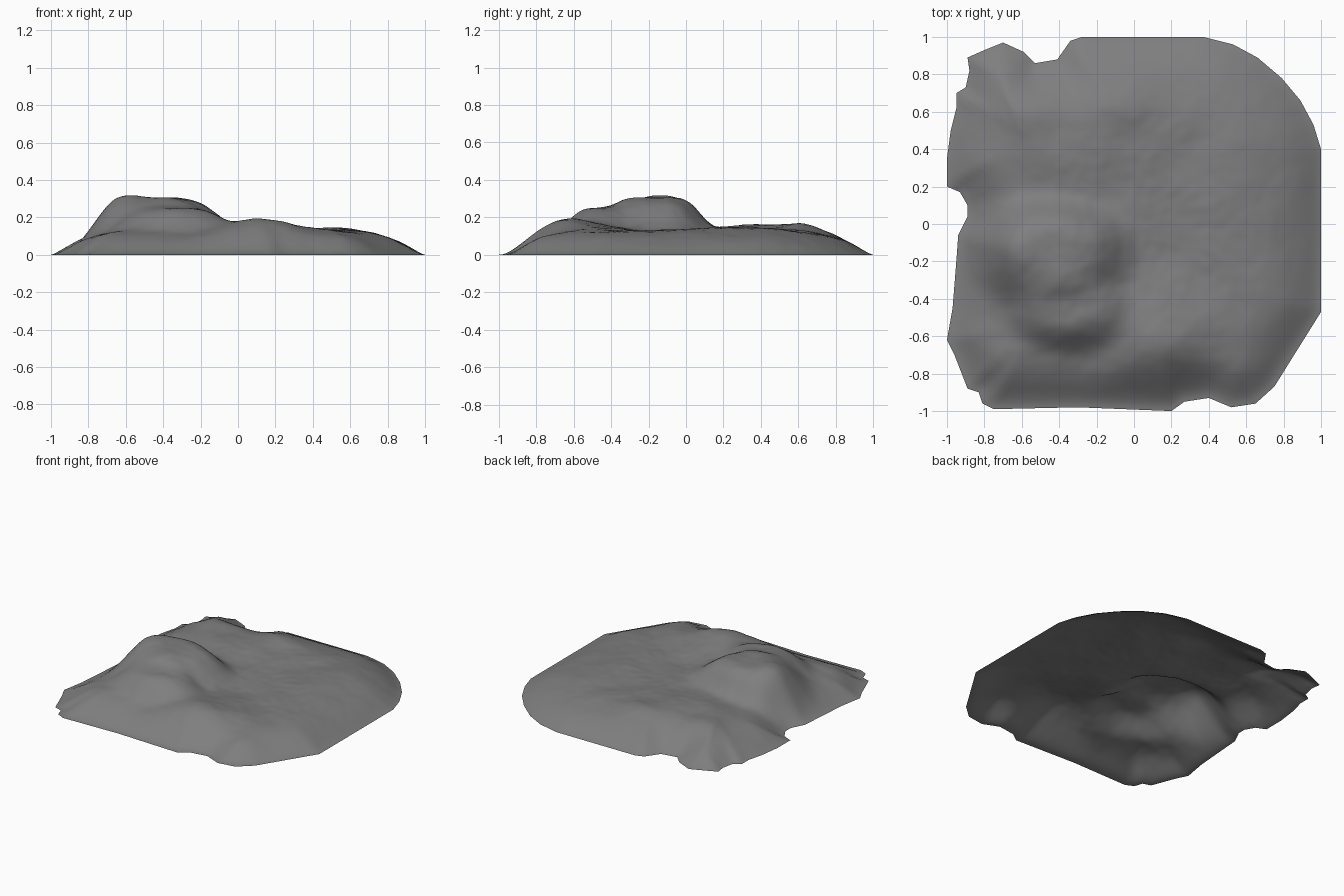
import bpy, bmesh
from math import exp
from mathutils import Vector, noise
from mathutils.geometry import intersect_point_line

if "Cube" in bpy.data.objects:
    bpy.data.objects.remove(bpy.data.objects["Cube"])

# Ragged ground outline, counter-clockwise from the right side
OUTLINE = [Vector(p) for p in [
    (1, .4), (.96, .53), (.89, .66), (.79, .78), (.66, .89), (.53, .96), (.37, 1),
    (-.28, 1), (-.34, .98), (-.41, .88), (-.53, .86), (-.59, .92), (-.7, .97),
    (-.8, .93), (-.89, .89), (-.88, .82), (-.9, .73), (-.95, .7), (-.95, .62),
    (-.98, .5), (-1, .35), (-1, .2), (-.93, .17), (-.89, .1), (-.89, .04),
    (-.94, -.06), (-.95, -.2), (-.97, -.45), (-1, -.62), (-.96, -.7),
    (-.89, -.88), (-.83, -.9), (-.81, -.96), (-.75, -.99), (-.3, -.98),
    (.2, -1), (.27, -.95), (.4, -.93), (.52, -.98), (.65, -.96), (.75, -.87),
    (1, -.47)]]

# Rounded hills and hollows: x, y, radius x, radius north, radius south, height
HILLS = [
    (-.35, .43, .42, .32, .28, .04),
    (-.58, .63, .17, .14, .12, .045),
    (-.06, .64, .20, .15, .11, .035),
    (.12, -.65, .24, .26, .20, .075),
    (.12, -.22, .16, .16, .15, -.012),
    (.55, .25, .20, .40, .40, .022),
    (-.66, -.08, .13, .15, .20, .045),
]
RINGS = 55
STEP = .035


def edge_distance(p):
    best = 9
    for a, b in zip(OUTLINE, OUTLINE[1:] + OUTLINE[:1]):
        q, t = intersect_point_line(p, a, b)
        q = a.lerp(b, min(1, max(0, t)))
        best = min(best, (p - Vector((q.x, q.y))).length)
    return best


def ellipse(p, x, y, rx, rn, rs):
    dy = p.y - y
    return ((p.x - x) / rx) ** 2 + (dy / (rn if dy > 0 else rs)) ** 2


def height(p):
    # shore slope, flatter at the very edge along the front
    d = edge_distance(p)
    mask = 1 - exp(-(d / .165) ** (1.35 + .5 * max(0, -p.y)))
    z = .125
    for x, y, rx, rn, rs, h in HILLS:
        z += h * exp(-ellipse(p, x, y, rx, rn, rs))
    # flat-topped main hill blended with its front spur
    main = .182 * exp(-ellipse(p, -.45, -.12, .38, .22, .32) ** 2)
    spur = .122 * exp(-ellipse(p, -.36, -.43, .29, .20, .22) ** 2)
    z += (main ** 3 + spur ** 3) ** (1 / 3)
    # fine rocky unevenness
    z += .010 * noise.noise(Vector((p.x * 5, p.y * 5, 3)))
    z += .003 * noise.noise(Vector((p.x * 17, p.y * 17, 8)))
    return max(0, z * mask)


# Densify the outline, roughening it on the left side
rim = []
for a, b in zip(OUTLINE, OUTLINE[1:] + OUTLINE[:1]):
    n = max(1, round((b - a).length / STEP))
    rim += [a.lerp(b, i / n) for i in range(n)]

# Terrain skin: rings shrinking from the rim to the middle
bm = bmesh.new()
loops = []
for r in range(RINGS):
    s = 1 - r / RINGS
    loops.append([bm.verts.new((p.x * s, p.y * s, height(p * s))) for p in rim])
mid = bm.verts.new((0, 0, height(Vector((0, 0)))))
n = len(rim)
for outer, inner in zip(loops, loops[1:]):
    for i in range(n):
        j = (i + 1) % n
        bm.faces.new((outer[i], outer[j], inner[j], inner[i]))
for i in range(n):
    bm.faces.new((loops[-1][i], loops[-1][(i + 1) % n], mid))
for f in bm.faces:
    f.smooth = True

mesh = bpy.data.meshes.new("rocky_ground")
bm.to_mesh(mesh)
bm.free()

# Dark grey stone
stone = bpy.data.materials.new("stone")
stone.diffuse_color = (.21, .21, .21, 1)
stone.use_nodes = True
stone.node_tree.nodes["Principled BSDF"].inputs["Base Color"].default_value = stone.diffuse_color
mesh.materials.append(stone)
bpy.context.collection.objects.link(bpy.data.objects.new("rocky_ground", mesh))
